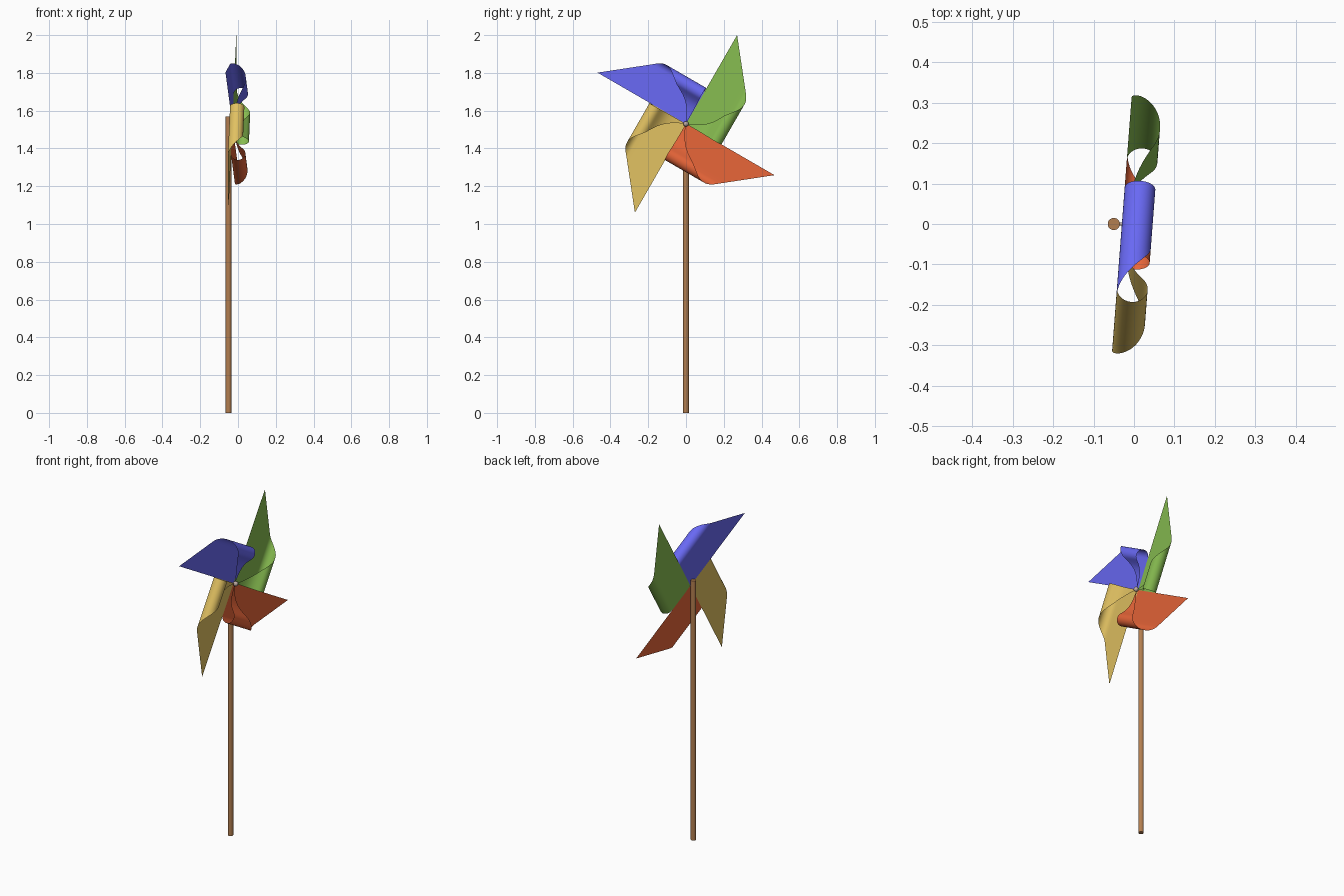
import bpy, bmesh, math
from mathutils import Vector, Matrix

if "Cube" in bpy.data.objects:
    bpy.data.objects.remove(bpy.data.objects["Cube"])

HUB = Vector((-0.03, 0, 1.53))
L = 0.5427          # hub to blade tip
R, C = 0.038, 0.182  # radius and position of the paper roll


def material(name, rgb):
    m = bpy.data.materials.new(name)
    m.diffuse_color = (*rgb, 1)
    m.use_nodes = True
    m.node_tree.nodes["Principled BSDF"].inputs["Base Color"].default_value = m.diffuse_color
    return m


def finish(ob, name, mat):
    ob.name = name
    ob.data.materials.append(mat)
    bpy.ops.object.select_all(action='DESELECT')
    ob.select_set(True)
    bpy.context.view_layer.objects.active = ob
    bpy.ops.object.shade_smooth_by_angle(angle=math.radians(40))


def roll_profile():
    """Rows of (t, u, w): flat sheet, round roll, tail curling back to the hub."""
    rows = [(0.42 * i / 8, C * i / 8, 0) for i in range(8)]
    for i in range(25):
        k = i / 24
        a = math.radians(225) * k
        rows.append((0.42 + 0.33 * k, C + R * math.sin(a), R - R * math.cos(a)))
    p = [Vector(rows[-1][1:]), Vector((0.128, 0.038)), Vector((0.11, 0.012)), Vector((0, 0.010))]
    for i in range(1, 17):
        k = i / 16
        q = p[0]*(1-k)**3 + p[1]*3*k*(1-k)**2 + p[2]*3*k*k*(1-k) + p[3]*k**3
        rows.append((0.75 + 0.25 * k, q.x, q.y))
    return rows


def blade(name, angle, mat):
    a = math.radians(angle)
    ev = Vector((0, math.cos(a), math.sin(a)))
    eu = Vector((0, math.sin(a), -math.cos(a)))
    bm = bmesh.new()
    n = 8
    grid = []
    for t, u, w in roll_profile():
        width = L * (1 - t)
        grid.append([bm.verts.new(eu * u + ev * (width * j / n) + Vector((w, 0, 0)))
                     for j in range(n + 1)])
    for r0, r1 in zip(grid, grid[1:]):
        for j in range(n):
            bm.faces.new((r0[j], r1[j], r1[j + 1], r0[j + 1]))
    bmesh.ops.remove_doubles(bm, verts=bm.verts, dist=1e-5)
    # whole wheel is turned slightly about the stick
    bm.transform(Matrix.Translation(HUB) @ Matrix.Rotation(math.radians(-4.4), 4, 'Z'))
    me = bpy.data.meshes.new(name)
    bm.to_mesh(me)
    bm.free()
    ob = bpy.data.objects.new(name, me)
    bpy.context.collection.objects.link(ob)
    finish(ob, name, mat)


# Four folded paper blades
for i, (col, rgb) in enumerate([("green", (0.24, 0.50, 0.08)), ("blue", (0.14, 0.14, 0.90)),
                                ("yellow", (0.75, 0.53, 0.12)), ("orange", (0.80, 0.13, 0.04))]):
    blade(col + "_blade", 60 + 90 * i, material(col + "_paper", rgb))

# Wooden stick
wood = material("wood", (0.45, 0.21, 0.08))
bpy.ops.mesh.primitive_cylinder_add(vertices=32, radius=0.015, depth=1.57, location=(-0.05, 0, 0.785))
finish(bpy.context.object, "stick", wood)

# Pin and pin head
metal = material("pin_metal", (0.5, 0.4, 0.36))
bpy.ops.mesh.primitive_cylinder_add(vertices=16, radius=0.004, depth=0.035,
                                    location=(-0.031, 0, 1.53), rotation=(0, math.pi / 2, 0))
finish(bpy.context.object, "pin", metal)
bpy.ops.mesh.primitive_uv_sphere_add(segments=20, ring_count=12, radius=0.014, location=(-0.015, 0, 1.53))
finish(bpy.context.object, "pin_head", metal)
